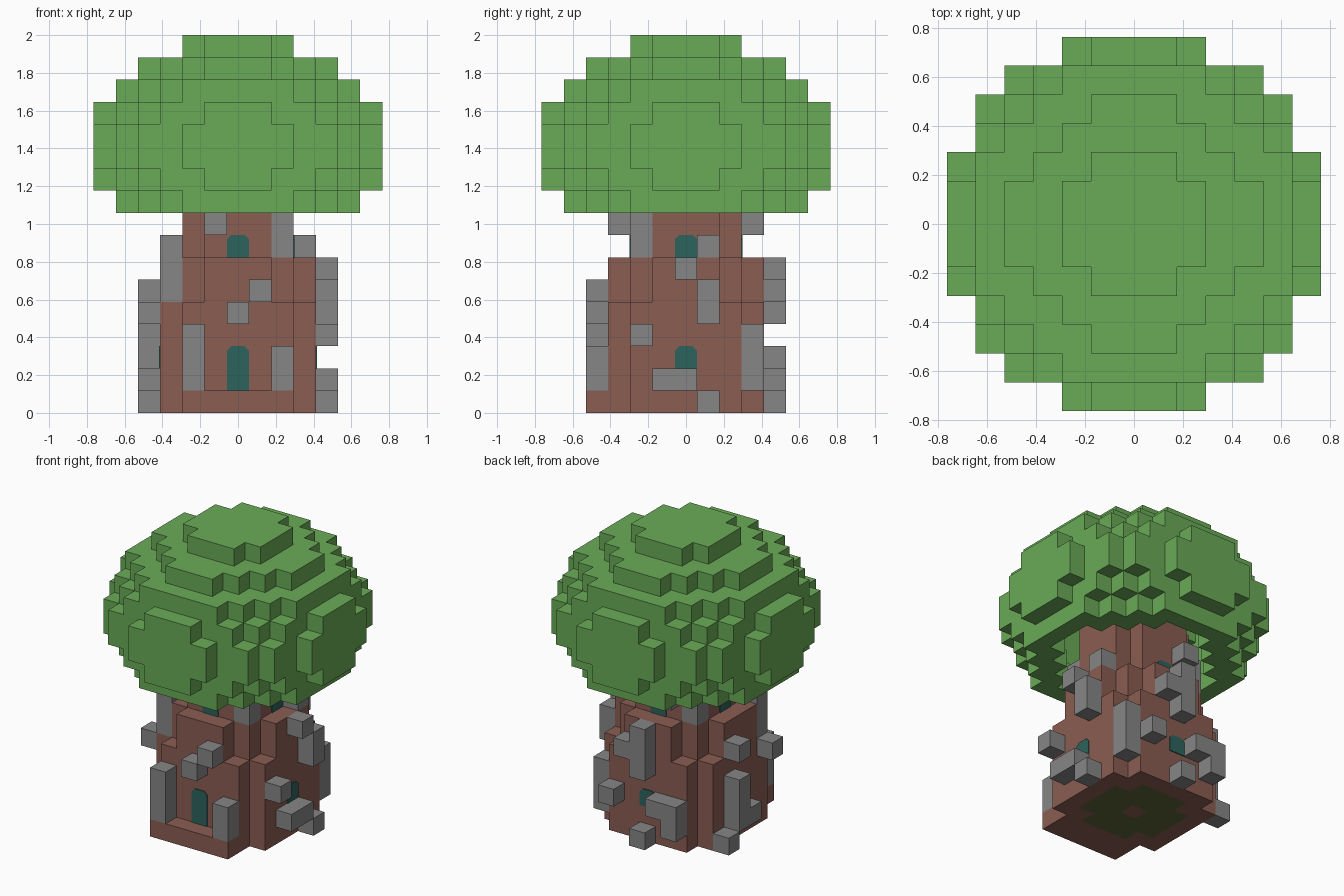
import bpy
import bmesh
import math
from mathutils import Matrix, Vector

U = 2 / 17  # edge of one block

cube = bpy.data.objects.get("Cube")
if cube:
    bpy.data.objects.remove(cube)


def material(name, rgb):
    linear = [((c / 255 + 0.055) / 1.055) ** 2.4 for c in rgb] + [1]
    mat = bpy.data.materials.new(name)
    mat.use_nodes = True
    mat.diffuse_color = linear
    bsdf = mat.node_tree.nodes["Principled BSDF"]
    bsdf.inputs["Base Color"].default_value = linear
    bsdf.inputs["Roughness"].default_value = 0.9
    return mat


LEAF = material("leaf green", (106, 171, 87))
BARK = material("bark brown", (138, 93, 82))
STONE = material("stone grey", (134, 134, 134))
GLASS = material("dark teal", (45, 99, 93))
MOSS = material("moss green", (93, 102, 53))

SIDES = [Vector(v) for v in ((1, 0, 0), (-1, 0, 0), (0, 1, 0),
                             (0, -1, 0), (0, 0, 1), (0, 0, -1))]


def finish(name, bm, mat):
    mesh = bpy.data.meshes.new(name)
    bm.to_mesh(mesh)
    bm.free()
    mesh.materials.append(mat)
    obj = bpy.data.objects.new(name, mesh)
    bpy.context.collection.objects.link(obj)
    return obj


def blocks(name, cells, mat):
    """Mesh the outer faces of a set of grid cells."""
    bm = bmesh.new()
    for cell in cells:
        centre = Vector(cell) + Vector((0, 0, 0.5))
        for n in SIDES:
            if tuple(int(c) for c in Vector(cell) + n) in cells:
                continue
            a = Vector((n.y, n.z, n.x))
            b = n.cross(a)
            corners = (a + b, b - a, -a - b, a - b)
            bm.faces.new([bm.verts.new((centre + (n + c) / 2) * U) for c in corners])
    bmesh.ops.remove_doubles(bm, verts=bm.verts, dist=U / 100)
    bmesh.ops.dissolve_limit(bm, angle_limit=math.radians(1),
                             verts=bm.verts, edges=bm.edges)
    return finish(name, bm, mat)


def disc(limit, k):
    """Cells of one round layer, by squared radius."""
    r = range(-7, 8)
    return {(i, j, k) for i in r for j in r if i * i + j * j <= limit}


# Leafy crown: a hollow rounded shell, open underneath
limits = (5, 17, 29, 38, 42, 42, 38, 29, 17, 5)
ball = set().union(*(disc(limit, k) for k, limit in enumerate(limits, 7)))
crown = {c for c in ball if c[2] > 8 and any(
    tuple(int(v) for v in Vector(c) + n) not in ball for n in SIDES)}
blocks("leaf_crown", crown, LEAF)

# Tapering trunk with a doorstep, and a mossy floor set in its base
trunk = set()
for k in range(11):
    trunk |= disc(13 if k < 5 else 10 if k < 7 else 5, k)
trunk |= {(i, -4, 0) for i in range(-2, 3)}
floor = disc(5, 0) - {(0, 0, 0)}
blocks("trunk", trunk - floor, BARK)
blocks("mossy_floor", floor, MOSS)


# Stones stuck to the bark: (x, y, bottom, height)
def stones(name, columns):
    cells = {(i, j, k + n) for i, j, k, h in columns for n in range(h)}
    blocks(name, cells, STONE)


stones("front_stones", [(-2, -4, 1, 3), (2, -4, 1, 2), (0, -4, 4, 1),
                        (1, -4, 5, 1), (-1, -3, 8, 1)])
stones("left_stones", [(4, 1, 0, 1), (4, -1, 1, 1), (4, 0, 1, 1), (4, -2, 3, 1),
                       (4, 1, 4, 2), (4, 0, 6, 1), (3, 1, 7, 1)])
stones("back_stones", [(0, 4, 0, 1), (2, 4, 2, 1), (-1, 4, 2, 1), (-2, 4, 1, 2),
                       (0, 4, 4, 3), (1, 4, 5, 1), (-1, 3, 8, 1)])
stones("right_stones", [(-4, 2, 0, 1), (-4, 1, 1, 3), (-4, 0, 1, 1),
                        (-4, -2, 4, 1), (-4, 1, 5, 1)])
stones("corner_stones", [(3, 3, 1, 3), (2, -2, 7, 2), (-2, 2, 7, 2), (-3, -2, 5, 3)])


# Door and windows: thin plates with clipped upper corners
def opening(name, turn, reach, bottom, height):
    bm = bmesh.new()
    top = bottom + height
    half = [(0.5, bottom), (0.5, top - 0.2), (0.3, top)]
    outline = half + [(-x, z) for x, z in reversed(half)]
    face = bm.faces.new([bm.verts.new((x * U, -reach * U, z * U)) for x, z in outline])
    out = bmesh.ops.extrude_face_region(bm, geom=[face])
    moved = [v for v in out["geom"] if isinstance(v, bmesh.types.BMVert)]
    bmesh.ops.translate(bm, verts=moved, vec=(0, -0.006, 0))
    bmesh.ops.transform(bm, matrix=Matrix.Rotation(turn, 4, "Z"), verts=bm.verts)
    bmesh.ops.recalc_face_normals(bm, faces=bm.faces)
    finish(name, bm, GLASS)


for n, side in enumerate(("front", "left", "back", "right")):
    turn = n * math.pi / 2
    if side == "front":
        opening("front_door", turn, 3.5, 1, 2)
    else:
        opening(side + "_lower_window", turn, 3.5, 2, 1)
    opening(side + "_upper_window", turn, 2.5, 7, 1)
